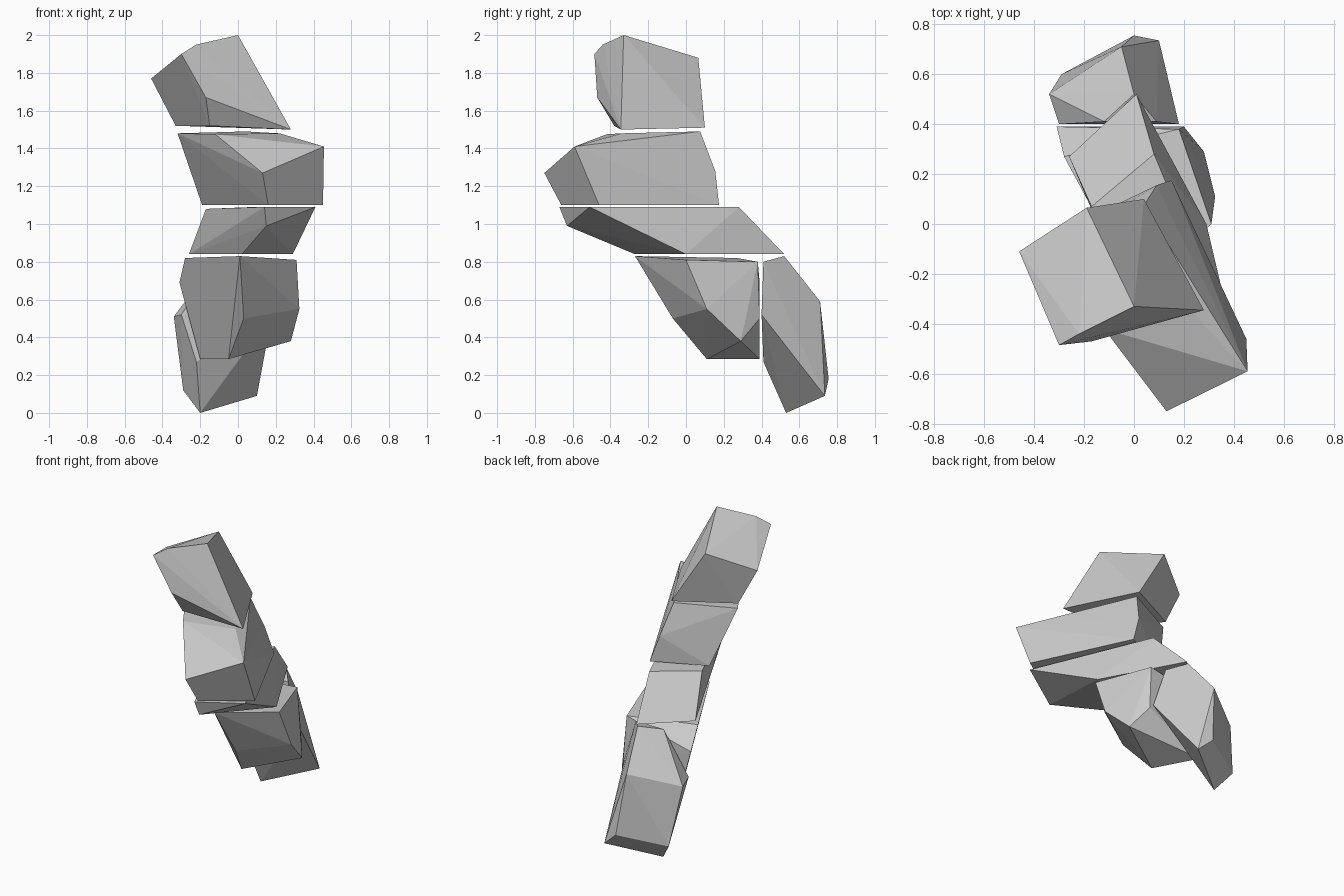
import bpy, bmesh


def hull_block(name, points):
    """Flat-faced convex block spanned by its corner points."""
    bm = bmesh.new()
    for p in points:
        bm.verts.new(p)
    res = bmesh.ops.convex_hull(bm, input=bm.verts[:])
    loose = [v for v in bm.verts if not v.link_faces]
    bmesh.ops.delete(bm, geom=loose, context='VERTS')
    bmesh.ops.dissolve_limit(bm, angle_limit=0.03, verts=bm.verts[:], edges=bm.edges[:])
    bmesh.ops.recalc_face_normals(bm, faces=bm.faces[:])
    mesh = bpy.data.meshes.new(name)
    bm.to_mesh(mesh)
    bm.free()
    bpy.context.collection.objects.link(bpy.data.objects.new(name, mesh))


# Top block, leaning to the left
hull_block("top_block", [
    (0, -.33, 2), (-.3, -.485, 1.9), (-.22, -.44, 1.95),
    (-.46, -.11, 1.77), (-.19, .065, 1.88), (.04, .1, 1.51),
    (.28, -.345, 1.5), (-.33, -.09, 1.52), (-.15, -.38, 1.52), (-.17, -.47, 1.67)])

# Upper slab, jutting forward
hull_block("upper_slab", [
    (.04, .075, 1.49), (-.32, -.1, 1.48), (-.12, -.42, 1.475), (.22, -.34, 1.48),
    (.455, -.59, 1.41), (.13, -.75, 1.27), (.09, .155, 1.28),
    (.15, .175, 1.1), (-.19, .02, 1.1), (.16, -.66, 1.1), (.45, -.46, 1.1)])

# Middle slab, sloping to the back
hull_block("middle_slab", [
    (.08, .28, 1.09), (-.17, .07, 1.08), (.14, -.67, 1.09), (.41, -.51, 1.09),
    (.15, -.63, .99), (.01, .52, .84), (-.26, .27, .84), (.02, -.27, .84), (.29, 0, .84)])

# Lower front block with a flat back
hull_block("lower_front_block", [
    (.01, -.27, .83), (.03, -.07, .5), (-.05, .11, .285),
    (.31, 0, .81), (.325, .11, .55), (.28, .29, .38),
    (.18, .38, .8), (.2, .39, .5), (-.2, .39, .285), (-.31, .39, .69), (-.28, .27, .82)])

# Foot block behind it, reaching the ground
hull_block("foot_block", [
    (0, .52, .83), (-.12, .41, .8), (.09, .41, .8), (-.05, .71, .59),
    (-.34, .52, .51), (-.3, .4, .52), (.18, .4, .52), (-.22, .41, .27),
    (-.29, .6, .12), (-.2, .53, 0), (.1, .735, .09), (0, .755, .18)])
